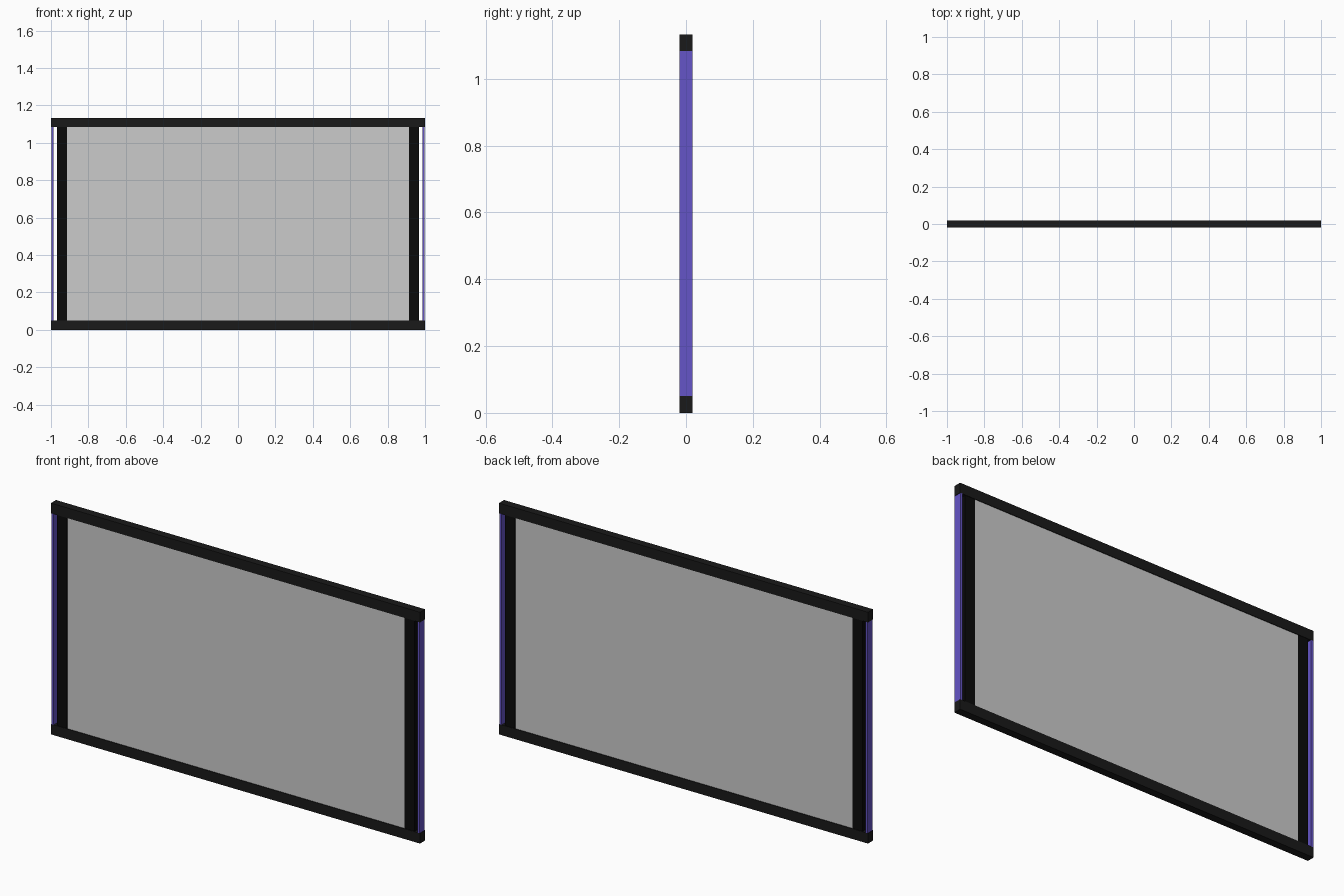
import bpy

if "Cube" in bpy.data.objects:
    bpy.data.objects.remove(bpy.data.objects["Cube"])


def material(name, rgb):
    m = bpy.data.materials.new(name)
    m.diffuse_color = (*rgb, 1)
    m.use_nodes = True
    m.node_tree.nodes["Principled BSDF"].inputs["Base Color"].default_value = m.diffuse_color
    return m


def box(name, x, y, z, mat=None):
    """Box from (min, max) ranges on each axis."""
    bpy.ops.mesh.primitive_cube_add(
        size=1, location=[(a + b) / 2 for a, b in (x, y, z)])
    ob = bpy.context.object
    ob.name = name
    ob.scale = [b - a for a, b in (x, y, z)]
    bpy.ops.object.transform_apply(location=False, rotation=False, scale=True)
    if mat:
        ob.data.materials.append(mat)
    return ob


rail_black = material("rail_black", (0.01, 0.01, 0.01))
post_black = material("post_black", (0.003, 0.003, 0.003))
purple = material("purple_light", (0.13, 0.09, 0.57))

RAIL, HEIGHT, DEPTH = 0.05, 1.133, 0.0195
inner_z = (RAIL, HEIGHT - RAIL)

# Horizontal rails across the full width
box("bottom_rail", (-1, 1), (-DEPTH, DEPTH), (0, RAIL), rail_black)
box("top_rail", (-1, 1), (-DEPTH, DEPTH), (HEIGHT - RAIL, HEIGHT), rail_black)

# Screen panel between the posts
box("screen_panel", (-0.914, 0.914), (-0.016, 0.016), inner_z)

# Side posts and the thin light strips outside them
for side, s in (("left", -1), ("right", 1)):
    box(side + "_post", sorted((s * 0.914, s * 0.969)), (-0.017, 0.017), inner_z, post_black)
    box(side + "_light_strip", sorted((s * 0.986, s * 0.998)), (-DEPTH, DEPTH), inner_z, purple)
